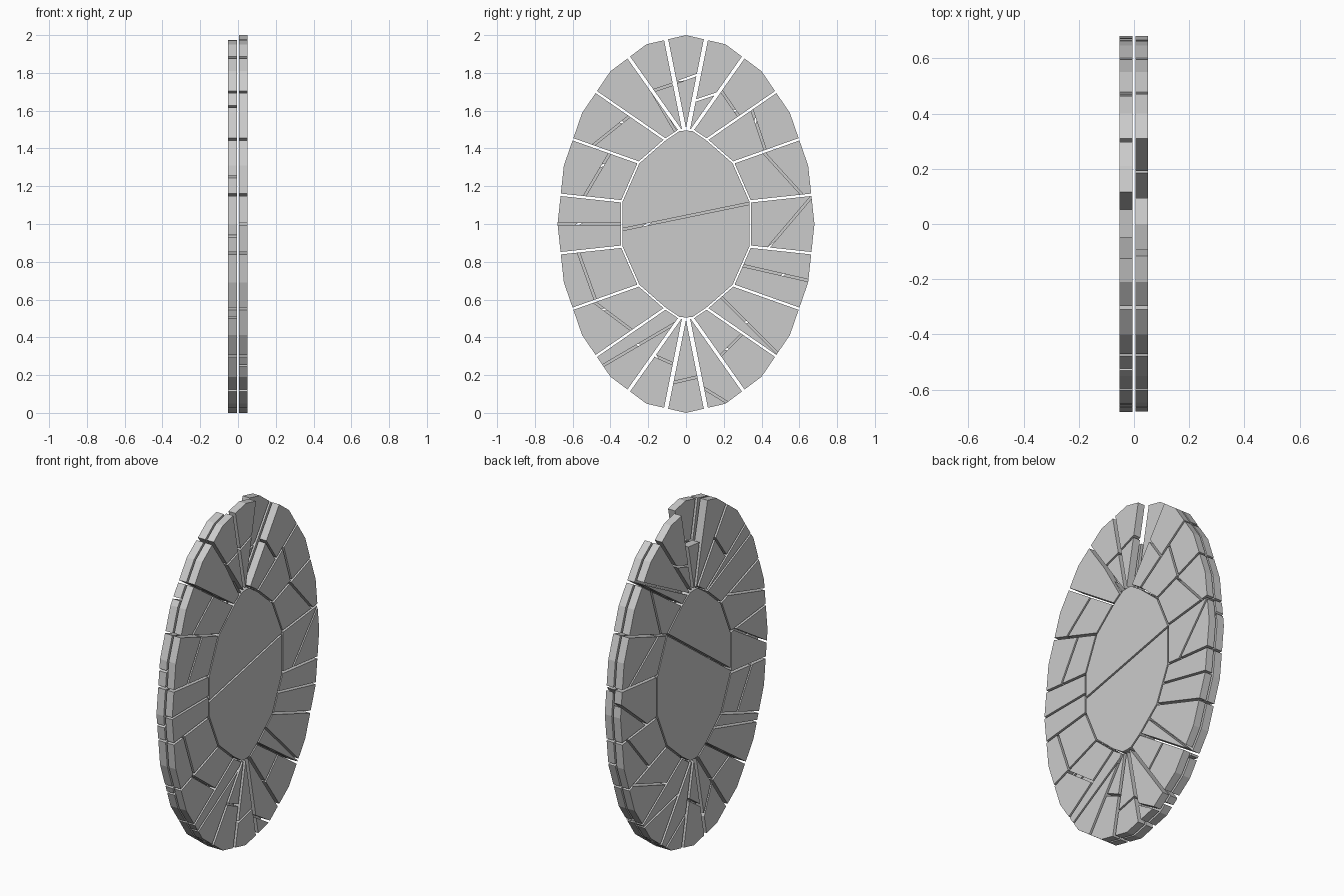
import bpy, bmesh, math, random
from mathutils import Vector as V

if "Cube" in bpy.data.objects:
    bpy.data.objects.remove(bpy.data.objects["Cube"])

random.seed(4)
RY, RZ = 0.68, 1.0
# inner ends of the radial cuts in one quadrant (y, z from centre)
QUAD = [(.01, .5), (.035, .498), (.11, .447), (.25, .325), (.34, .12)]
INNER = QUAD + [(y, -z) for y, z in QUAD[::-1]]
INNER += [(-y, -z) for y, z in INNER]
INNER = [V(p) for p in INNER]


def ell(deg):
    a = math.radians(deg)
    return V((RY * math.sin(a), RZ * math.cos(a)))


# outer ends of the cuts: midpoints of the 20 rim edges
CUT = [(ell(18 * k) + ell(18 * k + 18)) / 2 for k in range(20)]


def clip(poly, p, n):
    """Keep the part of a convex polygon on the n side of point p."""
    out = []
    for i, a in enumerate(poly):
        b = poly[(i + 1) % len(poly)]
        da, db = (a - p).dot(n), (b - p).dot(n)
        if da >= 0:
            out.append(a)
        if da * db < 0:
            out.append(a.lerp(b, da / (da - db)))
    return out


def split(polys, a, b, gap=.006):
    a, b = V(a), V(b)
    d = (b - a).normalized()
    n = V((-d.y, d.x))
    res = []
    for p in polys:
        res += [clip(p, a + n * gap, n), clip(p, a - n * gap, -n)]
    return [p for p in res if len(p) > 2]


def prism(name, poly, x0, x1):
    """Extrude a y-z polygon along x."""
    bm = bmesh.new()
    f = bm.faces.new([bm.verts.new((x0, p.x, p.y + 1)) for p in poly])
    r = bmesh.ops.extrude_face_region(bm, geom=[f])
    vs = [g for g in r['geom'] if isinstance(g, bmesh.types.BMVert)]
    bmesh.ops.translate(bm, verts=vs, vec=(x1 - x0, 0, 0))
    bmesh.ops.remove_doubles(bm, verts=bm.verts, dist=1e-5)
    bmesh.ops.recalc_face_normals(bm, faces=bm.faces)
    me = bpy.data.meshes.new(name)
    bm.to_mesh(me)
    bm.free()
    bpy.context.collection.objects.link(bpy.data.objects.new(name, me))


def sector(k):
    """Stone k counted from the top, inset along both radial cuts and inside."""
    j = (k - 1) % 20
    poly = [INNER[j], CUT[j], ell(18 * k), CUT[k], INNER[k]]
    c = sum(poly, V((0, 0))) / 5
    g = .011 if k % 10 in (9, 0, 1) else .0065
    for a, b, w in ((INNER[j], CUT[j], g), (INNER[k], CUT[k], g), (INNER[j], INNER[k], .005)):
        d = (b - a).normalized()
        n = V((-d.y, d.x))
        if (c - a).dot(n) < 0:
            n = -n
        poly = clip(poly, a + n * w, n)
    return poly


# crack lines on the +x layer, one per stone (y, z)
FRONT = {
    0: (-.05, 1.75, .06, 1.79), 2: (.19, 1.70, .28, 1.57),
    3: (.35, 1.6, .42, 1.39), 4: (.41, 1.38, .61, 1.16),
    5: (.44, .88, .67, 1.15), 6: (.30, .78, .65, .70),
    7: (.19, .61, .49, .31), 8: (.30, .42, .18, .30),
    9: (.08, .14, .21, .06), 10: (-.07, .16, .06, .19),
    11: (-.16, .3, -.07, .26), 12: (-.44, .25, -.03, .49),
    13: (-.49, .59, -.29, .44), 14: (-.57, .85, -.48, .6),
    15: (-.68, 1.0, -.34, 1.0), 16: (-.4, 1.38, -.53, 1.16),
    17: (-.3, 1.57, -.5, 1.41), 18: (-.19, 1.72, -.05, 1.48),
    19: (-.16, 1.71, -.07, 1.74)}

LAYERS = {"front": (.005, .05), "back": (-.052, -.005)}
for layer, (x0, x1) in LAYERS.items():
    # ring of cracked stones
    for k in range(20):
        if layer == "front" and k == 1:
            continue                      # missing stone
        parts = [sector(k)]
        if layer == "front":
            y0, z0, y1, z1 = FRONT[k]
            parts = split(parts, (y0, z0 - 1), (y1, z1 - 1))
        elif k == 0:
            parts = [clip(parts[0], V((0, .76)), V((0.1, -1)))]   # broken top
        else:
            mid = INNER[k - 1].lerp(CUT[k], random.uniform(.45, .65))
            a = random.uniform(0, math.pi)
            parts = split(parts, mid, mid + V((math.cos(a), math.sin(a))))
        for i, p in enumerate(parts):
            prism(f"{layer}_stone_{k}_{i}", p, x0, x1)
    # oval centre slab, split in two
    centre = [p * .988 for p in INNER]
    ends = ((-.34, -.03), (.34, .11)) if layer == "front" else ((-.34, -.1), (.25, .33))
    for i, p in enumerate(split([centre], *ends)):
        prism(f"{layer}_centre_{i}", p, x0, x1)
